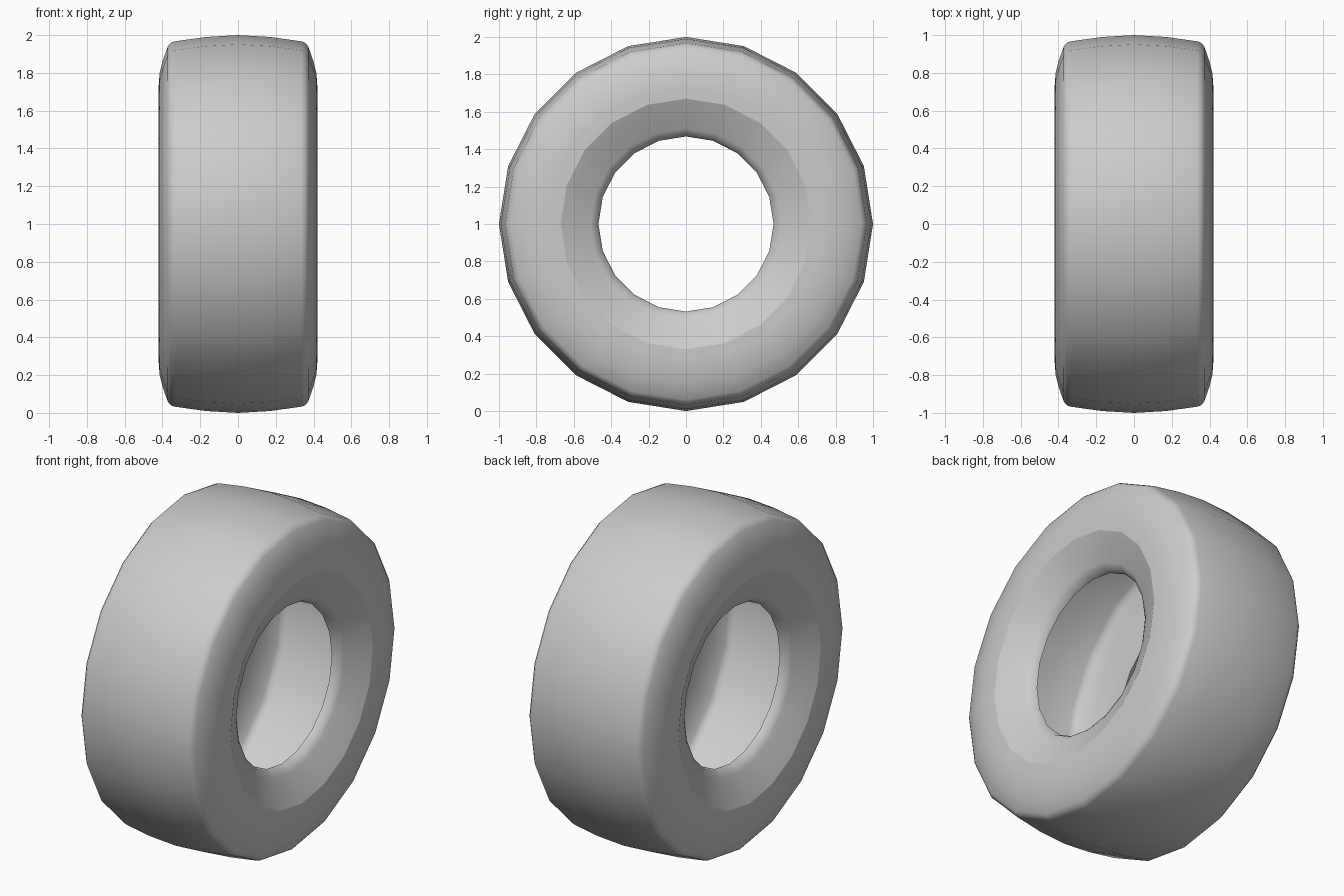
import bpy, bmesh
from math import sin, cos, pi

if "Cube" in bpy.data.objects:
    bpy.data.objects.remove(bpy.data.objects["Cube"])

SEGMENTS = 20

# Right half of the tyre section as (x, radius): tread centre to inner bead lip
half = [(0, 1.0), (0.17, 0.99), (0.335, 0.967), (0.355, 0.96), (0.372, 0.94),
        (0.40, 0.86), (0.415, 0.80), (0.42, 0.73), (0.42, 0.67),
        (0.345, 0.51), (0.325, 0.48), (0.29, 0.468)]
profile = [(-x, r) for x, r in reversed(half[1:])] + half

# Hollow tyre shell: revolve the section around the x axis
bm = bmesh.new()
rings = []
for x, r in profile:
    rings.append([bm.verts.new((x, r * sin(2 * pi * i / SEGMENTS),
                                1 + r * cos(2 * pi * i / SEGMENTS)))
                  for i in range(SEGMENTS)])
for a, b in zip(rings, rings[1:]):
    for i in range(SEGMENTS):
        j = (i + 1) % SEGMENTS
        bm.faces.new((a[i], a[j], b[j], b[i])).smooth = True
bm.normal_update()

# Outward normals
top = max(bm.faces, key=lambda f: f.calc_center_median().z)
if top.normal.z < 0:
    bmesh.ops.reverse_faces(bm, faces=bm.faces[:])

# Crisp crease where the sidewall drops to the bead
for ring, (x, r) in zip(rings, profile):
    if r == 0.67:
        for i in range(SEGMENTS):
            bm.edges.get((ring[i], ring[(i + 1) % SEGMENTS])).smooth = False

mesh = bpy.data.meshes.new("tyre")
bm.to_mesh(mesh)
bm.free()
bpy.context.collection.objects.link(bpy.data.objects.new("tyre", mesh))
